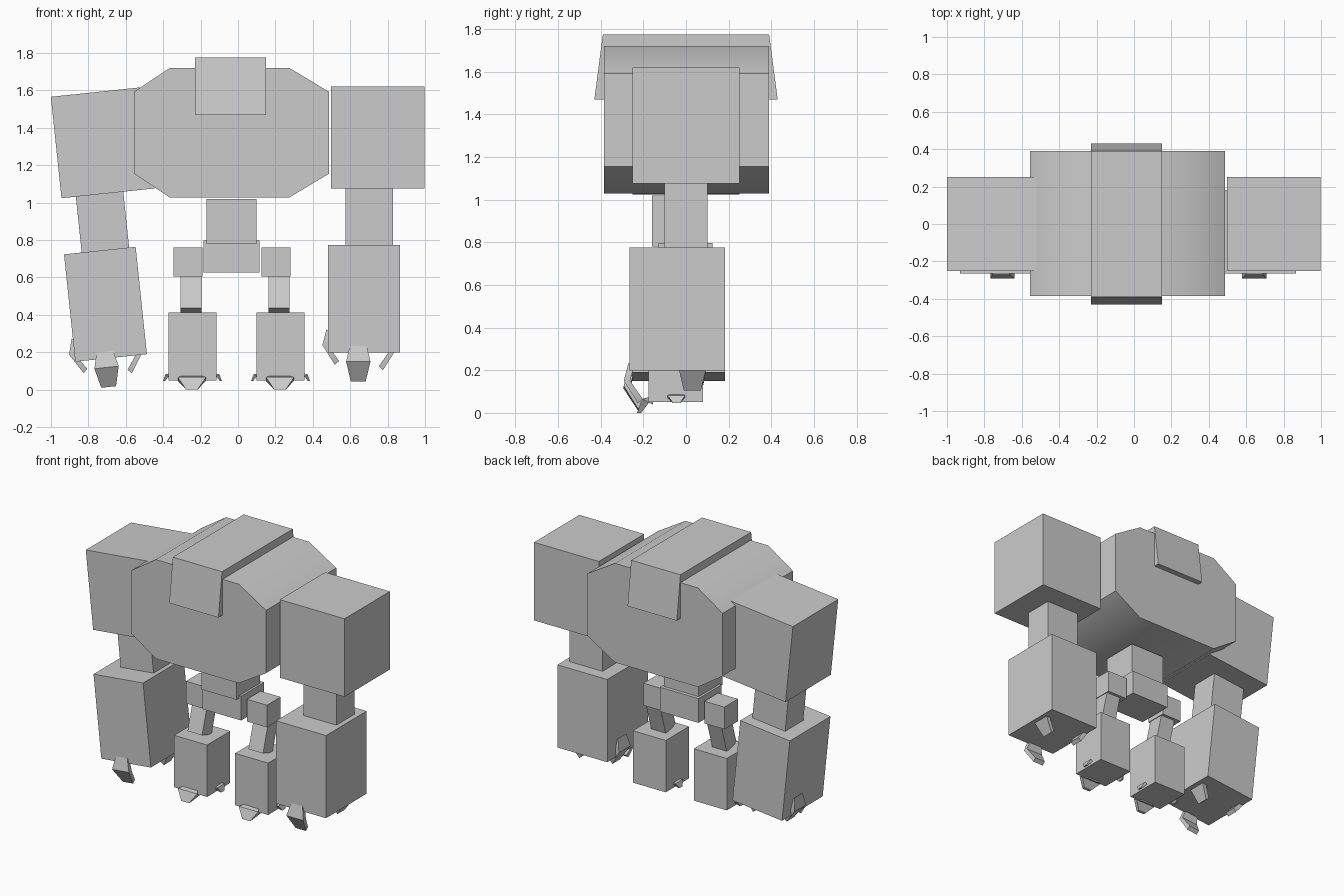
import bpy, math
from mathutils import Matrix, Vector

if "Cube" in bpy.data.objects:
    bpy.data.objects.remove(bpy.data.objects["Cube"])

I = Matrix.Identity(4)


def make(name, verts, faces, mat=I, smooth=None):
    me = bpy.data.meshes.new(name)
    me.from_pydata([mat @ Vector(v) for v in verts], [], faces)
    ob = bpy.data.objects.new(name, me)
    bpy.context.collection.objects.link(ob)
    if smooth:
        bpy.ops.object.select_all(action='DESELECT')
        bpy.context.view_layer.objects.active = ob
        ob.select_set(True)
        bpy.ops.object.shade_smooth_by_angle(angle=math.radians(smooth))
    return ob


def loft(name, rings, mat=I, smooth=None):
    """Closed skin through a series of rings with end caps."""
    n = len(rings[0])
    verts = [p for r in rings for p in r]
    faces = [tuple(range(n))[::-1], tuple(range(len(verts) - n, len(verts)))]
    for k in range(len(rings) - 1):
        a, b = k * n, (k + 1) * n
        faces += [(a + i, a + (i + 1) % n, b + (i + 1) % n, b + i) for i in range(n)]
    return make(name, verts, faces, mat, smooth)


def box(name, x, y, z, mat=I):
    ring = lambda h: [(x[0], y[0], h), (x[1], y[0], h), (x[1], y[1], h), (x[0], y[1], h)]
    return loft(name, [ring(z[0]), ring(z[1])], mat)


# claw sections: half width, outer (out, up), inner (out, up)
FINGER = [(.045, .005, .235, -.02, .215), (.065, .027, .15, -.003, .15),
          (.04, -.04, .045, -.062, .065)]
TOE = [(.045, -.02, 0, -.02, -.037), (.075, .03, -.01, .0, -.03),
       (.03, .055, -.077, .035, -.077)]


def claw(name, sections, pos, turn=0, size=1, mat=I):
    m = mat @ Matrix.Translation(pos) @ Matrix.Rotation(math.radians(turn), 4, 'Z')
    rings = [[tuple(size * c for c in p) for p in
              ((-w, -o, z), (-w, -i, iz), (w, -i, iz), (w, -o, z))]
             for w, o, z, i, iz in sections]
    return loft(name, rings, m, 35)


# torso: octagonal barrel running front to back
octagon = [(-.365, 1.72), (-.556, 1.593), (-.556, 1.155), (-.365, 1.028),
           (.275, 1.028), (.486, 1.155), (.486, 1.593), (.275, 1.72)]
loft("torso", [[(x, y, z) for x, z in octagon] for y in (.39, -.385)], smooth=50)

# plate folded over the top of the torso
strap = [(-.43, 1.47), (-.39, 1.775), (.39, 1.775), (.43, 1.47),
         (.38, 1.47), (.38, 1.71), (-.38, 1.71), (-.38, 1.47)]
loft("top_plate", [[(x, y, z) for y, z in strap] for x in (.15, -.23)])

# waist and pelvis
box("waist", (-.168, .1), (-.16, .1), (.78, 1.02))
box("pelvis", (-.184, .115), (-.13, .125), (.628, .797))


def arm(side, m):
    box(side + "_shoulder", (.498, .998), (-.25, .25), (1.075, 1.62), m)
    box(side + "_elbow", (.575, .83), (-.1, .1), (.775, 1.075), m)
    box(side + "_forearm", (.48, .865), (-.265, .183), (.198, .775), m)
    claw(side + "_front_finger", FINGER, (.643, -.265, 0), 0, 1, m)
    claw(side + "_thumb", FINGER, (.478, .03, .088), -90, 1, m)
    claw(side + "_outer_finger", FINGER, (.815, .03, .06), 90, 1, m)


# the left arm repeats the right one, swung out by six degrees
arm("right", I)
arm("left", Matrix.Translation((-.724, 0, 1.321)) @ Matrix.Rotation(math.radians(-6), 4, 'Y')
    @ Matrix.Translation((-.7475, 0, -1.3475)))


def leg(side, dx):
    m = Matrix.Translation((dx, 0, 0))
    box(side + "_hip", (.125, .28), (-.08, .07), (.605, .76), m)
    tilt = m @ Matrix.Translation((0, 0, .63)) @ Matrix.Rotation(math.radians(-17), 4, 'X')
    box(side + "_thigh", (.163, .275), (-.055, .055), (-.22, .02), tilt)
    box(side + "_shin", (.1, .355), (-.175, .08), (.05, .412), m)
    claw(side + "_front_toe", TOE, (.224, -.175, .077), 0, 1, m)
    claw(side + "_inner_toe", TOE, (.1, -.045, .088), -90, .55, m)
    claw(side + "_outer_toe", TOE, (.355, -.045, .088), 90, .55, m)


leg("right", 0)
leg("left", -.471)
